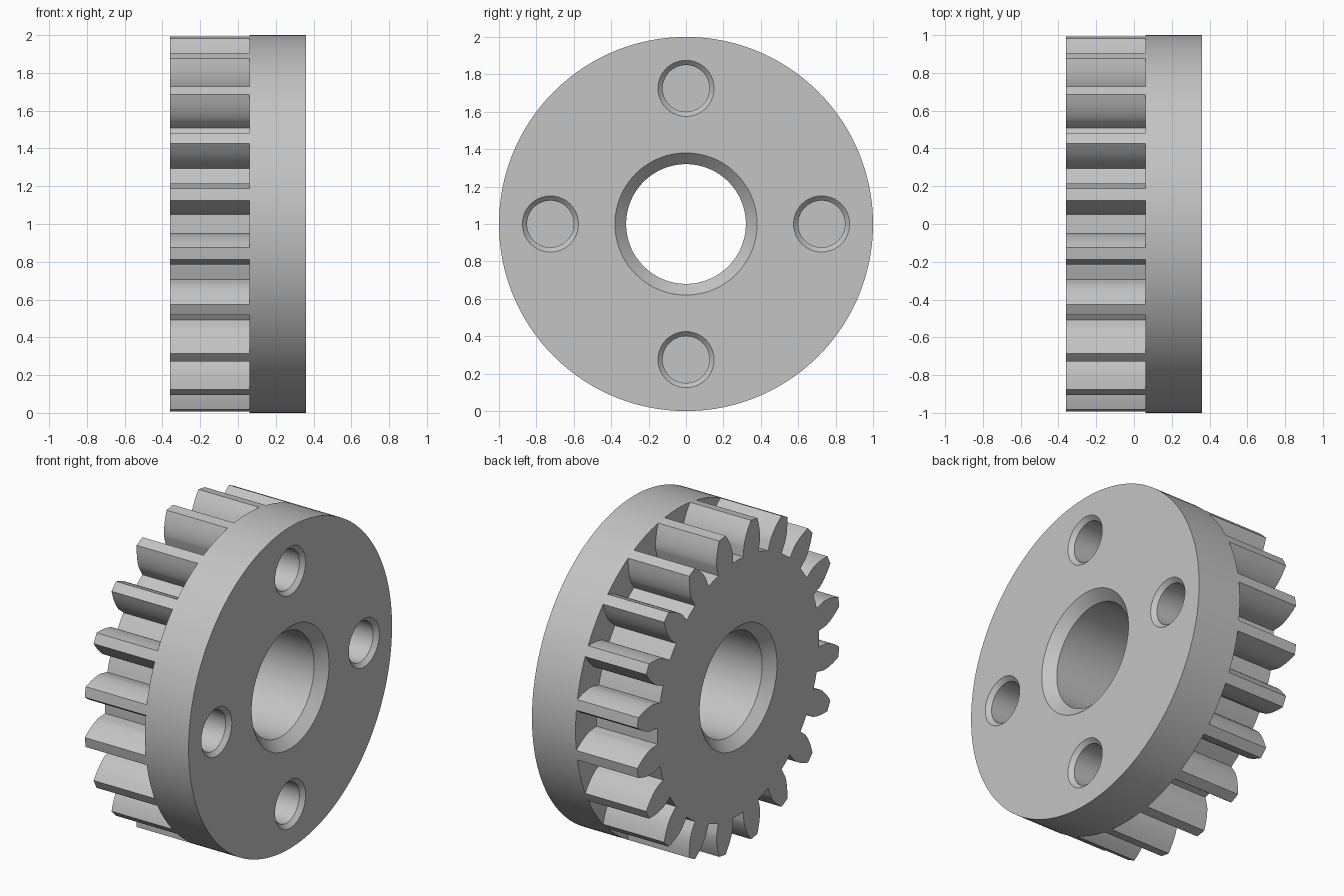
import bpy, bmesh
from math import sin, cos, tan, pi, sqrt, acos, radians

if "Cube" in bpy.data.objects:
    bpy.data.objects.remove(bpy.data.objects["Cube"])

steel = bpy.data.materials.new("steel grey")
steel.diffuse_color = (0.55, 0.55, 0.55, 1)
steel.use_nodes = True
steel.node_tree.nodes["Principled BSDF"].inputs["Base Color"].default_value = steel.diffuse_color


def make_object(name, rings):
    """Solid from matching closed rings of points, capped at both ends."""
    bm = bmesh.new()
    vs = [[bm.verts.new(p) for p in ring] for ring in rings]
    n = len(vs[0])
    for a, b in zip(vs, vs[1:]):
        for i in range(n):
            j = (i + 1) % n
            bm.faces.new((a[i], a[j], b[j], b[i]))
    bm.faces.new(vs[0][::-1])
    bm.faces.new(vs[-1])
    bmesh.ops.recalc_face_normals(bm, faces=bm.faces)
    mesh = bpy.data.meshes.new(name)
    bm.to_mesh(mesh)
    bm.free()
    mesh.materials.append(steel)
    ob = bpy.data.objects.new(name, mesh)
    bpy.context.collection.objects.link(ob)
    return ob


def ring(x, outline, cy=0, cz=1):
    return [(x, cy + r * cos(a), cz + r * sin(a)) for r, a in outline]


def turned(name, profile, cy=0, cz=1, n=128):
    """Round solid along x from (x, radius) pairs."""
    return make_object(name, [ring(x, [(r, 2 * pi * i / n) for i in range(n)], cy, cz)
                              for x, r in profile])


# Involute tooth outline: 20 teeth, 20 degree pressure angle
TEETH, TIP, ROOT = 20, 1.0, 0.795
PITCH = TIP * TEETH / (TEETH + 2)
BASE = PITCH * cos(radians(20))


def half_angle(r):
    inv = lambda t: tan(t) - t
    return pi / (2 * TEETH) + inv(radians(20)) - inv(acos(min(1, BASE / r)))


STEPS = 8
flank = [(ROOT, half_angle(BASE))]
flank += [(r, half_angle(r)) for r in
          [BASE + (TIP - BASE) * (i / STEPS) ** 1.5 for i in range(STEPS + 1)]]
outline = []
for k in range(TEETH):
    c = 2 * pi * (k + 0.5) / TEETH
    outline += [(r, c - h) for r, h in flank]
    outline.append((TIP, c))
    outline += [(r, c + h) for r, h in reversed(flank)]
    outline.append((ROOT, c + pi / TEETH))

# Main parts
gear = make_object("toothed_wheel", [ring(-0.36, outline), ring(0.06, outline)])
disc = turned("flange_disc", [(0.06, 1.0), (0.36, 1.0)], n=192)

# Cutters: chamfered through bore and four chamfered blind holes
bore = turned("bore_cutter", [(-0.40, 0.42), (-0.30, 0.32), (0.30, 0.32), (0.40, 0.42)])
holes = [turned("hole_cutter", [(0.09, 0.125), (0.335, 0.125), (0.385, 0.175)],
                0.725 * cy, 1 + 0.725 * cz, 64)
         for cy, cz in ((1, 0), (0, 1), (-1, 0), (0, -1))]


def cut(ob, cutters):
    bpy.context.view_layer.objects.active = ob
    for c in cutters:
        m = ob.modifiers.new("cut", 'BOOLEAN')
        m.operation, m.solver, m.object = 'DIFFERENCE', 'EXACT', c
        bpy.ops.object.modifier_apply(modifier=m.name)


cut(gear, [bore])
cut(disc, [bore] + holes)
for c in [bore] + holes:
    bpy.data.objects.remove(c)

# Smooth round walls, keep machined edges sharp
bpy.ops.object.select_all(action='DESELECT')
for ob in (gear, disc):
    ob.select_set(True)
bpy.context.view_layer.objects.active = disc
bpy.ops.object.shade_smooth_by_angle(angle=radians(25))
